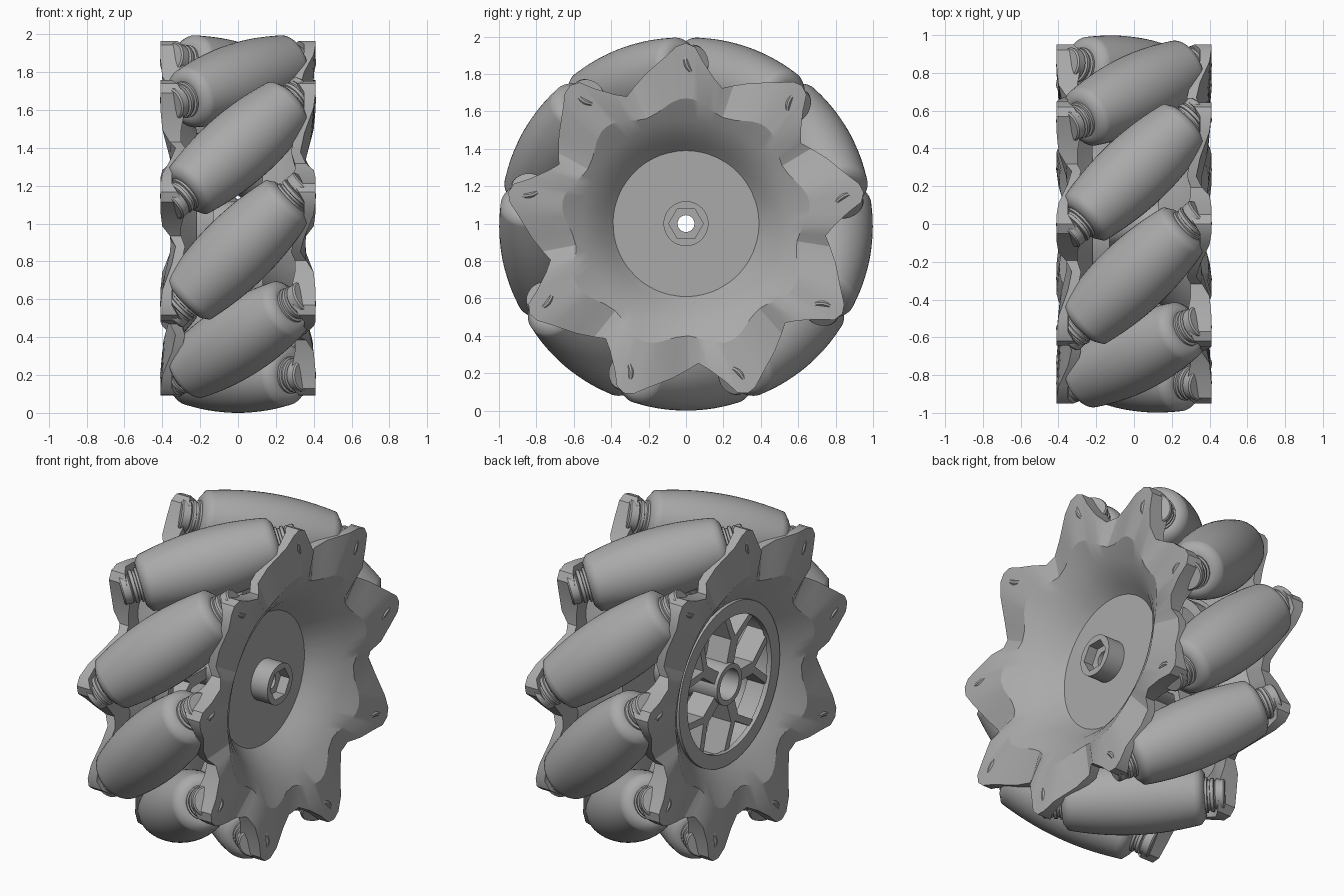
import bpy, bmesh, math
from mathutils import Matrix, Vector

cube = bpy.data.objects.get("Cube")
if cube:
    bpy.data.objects.remove(cube)

grey = bpy.data.materials.new("plain_grey")
grey.use_nodes = True
grey.diffuse_color = (0.4, 0.4, 0.4, 1)
grey.node_tree.nodes["Principled BSDF"].inputs["Base Color"].default_value = (0.4, 0.4, 0.4, 1)

COUNT = 9
STEP = 360 / COUNT
CENTRE = Matrix.Translation((0, 0, 1))
TURN = Matrix.Rotation(math.pi, 4, "Z")
EVEN = [i * 7.5 for i in range(48)]


def finish(name, bm, matrix=CENTRE, angle=30):
    bmesh.ops.recalc_face_normals(bm, faces=bm.faces)
    mesh = bpy.data.meshes.new(name)
    bm.to_mesh(mesh)
    bm.free()
    mesh.materials.append(grey)
    ob = bpy.data.objects.new(name, mesh)
    bpy.context.collection.objects.link(ob)
    ob.matrix_world = matrix
    bpy.ops.object.select_all(action="DESELECT")
    ob.select_set(True)
    bpy.context.view_layer.objects.active = ob
    bpy.ops.object.shade_smooth_by_angle(angle=math.radians(angle))
    return ob


def loft(name, rings, angles, matrix=CENTRE, loop=True, angle=30):
    """Sweep a section about x; a ring is (radius, x) or a function of column and angle."""
    bm = bmesh.new()
    rows = []
    for ring in rings:
        row = []
        for i, a in enumerate(angles):
            r, x = ring(i, a) if callable(ring) else ring
            t = math.radians(a)
            row.append(bm.verts.new((x, r * math.cos(t), r * math.sin(t))))
        rows.append(row)
    n = len(angles)
    pairs = list(zip(rows, rows[1:])) + ([(rows[-1], rows[0])] if loop else [])
    for a, b in pairs:
        for i in range(n):
            j = (i + 1) % n
            bm.faces.new((a[i], a[j], b[j], b[i]))
    if not loop:
        bm.faces.new(rows[0])
        bm.faces.new(rows[-1])
    return finish(name, bm, matrix, angle)


# Side plates: dished shells whose rim zigzags into one thick lug per roller
# (angle from lug, rim radius, outer x, thickness)
LUG = [(-15, .75, .36, .06), (-11, .79, .40, .10), (-6, .87, .41, .13),
       (-3, .945, .41, .12), (0, .965, .41, .09), (3, .95, .41, .06),
       (7, .90, .40, .05), (15, .83, .35, .05), (21, .78, .33, .05)]
PLATE_ANGLES = [90 + k * STEP + p[0] for k in range(COUNT) for p in LUG]


def rim(back):
    def ring(i, a):
        _, r, x, t = LUG[i % len(LUG)]
        return r, x - t * back
    return ring


def scallop(back):
    def ring(i, a):
        wave = math.cos(math.radians((a - 90) * COUNT))
        return .635 + .035 * wave, .375 + .02 * wave - .05 * back
    return ring


bowl = [(.48, .27), (.55, .325), scallop(0), rim(0), rim(1), scallop(1), (.56, .27), (.50, .22)]
loft("left_side_plate", [(.11, .17), (.39, .17), (.43, .215)] + bowl + [(.42, .13), (.11, .13)],
     PLATE_ANGLES, CENTRE, angle=25)
loft("right_side_plate", [(.46, .27)] + bowl + [(.46, .22)],
     PLATE_ANGLES, CENTRE @ TURN, angle=25)


# Central sleeve with a hexagonal socket and a through bore
def hexagon(x):
    return lambda i, a: (.08 / math.cos(math.radians(a % 60 - 30)), x)


loft("centre_sleeve", [(.12, -.29), (.12, .28), hexagon(.28), hexagon(.22), (.045, .22),
                       (.045, -.12), (.09, -.12), (.09, -.29)], EVEN)

# Spoked hub on the open side
loft("hub_ring", [(.40, -.29), (.48, -.29), (.48, -.13), (.43, -.13), (.43, -.26), (.40, -.26)], EVEN)


def polar(r, a):
    t = math.radians(a)
    return Vector((0, r * math.cos(t), r * math.sin(t)))


def bar(name, p, q, width, x0, x1):
    d = q - p
    bm = bmesh.new()
    bmesh.ops.create_cube(bm, size=1)
    bmesh.ops.scale(bm, vec=(x1 - x0, d.length, width), verts=bm.verts)
    place = Matrix.Translation((p + q) / 2 + Vector(((x0 + x1) / 2, 0, 0)))
    finish(name, bm, CENTRE @ place @ Matrix.Rotation(math.atan2(d.z, d.y), 4, "X"))


for k in range(5):
    a = 180 + 72 * k
    bar("hub_spoke", polar(.10, a), polar(.27, a), .07, -.27, -.13)
    for side in (-1, 1):
        bar("spoke_fork", polar(.24, a), polar(.44, a + 20 * side), .04, -.27, -.13)


# Barrel rollers tilted 45 degrees, with bushings and lug bosses at each end
def barrel(s):
    return 1 - math.sqrt(.64 + s * s / 2)


half = [(barrel(s), s) for s in (0, .05, .1, .15, .2, .25, .3, .34, .365)]
half += [(.138, .38), (.125, .39), (.105, .393)]
barrel_rings = [(r, -s) for r, s in reversed(half[1:])] + half
bushing = [(.098, .37), (.098, .405), (.085, .408), (.085, .42), (.093, .423), (.093, .44), (.075, .445), (.075, .46)]
boss = [(.08, .445), (.088, .452), (.088, .495), (.08, .503)]

for k in range(COUNT):
    t = math.radians(110 + k * STEP)
    out = Vector((0, math.cos(t), math.sin(t)))
    axis = Vector((1, math.sin(t), -math.cos(t))).normalized()
    frame = Matrix((axis, out, axis.cross(out))).transposed().to_4x4()
    place = CENTRE @ Matrix.Translation(out * .8) @ frame
    loft("roller", barrel_rings, EVEN, place, loop=False, angle=50)
    for end in (1, -1):
        for name, rings in (("roller_bushing", bushing), ("lug_boss", boss)):
            loft(name, [(r, s * end) for r, s in rings], EVEN[::2], place, loop=False)
